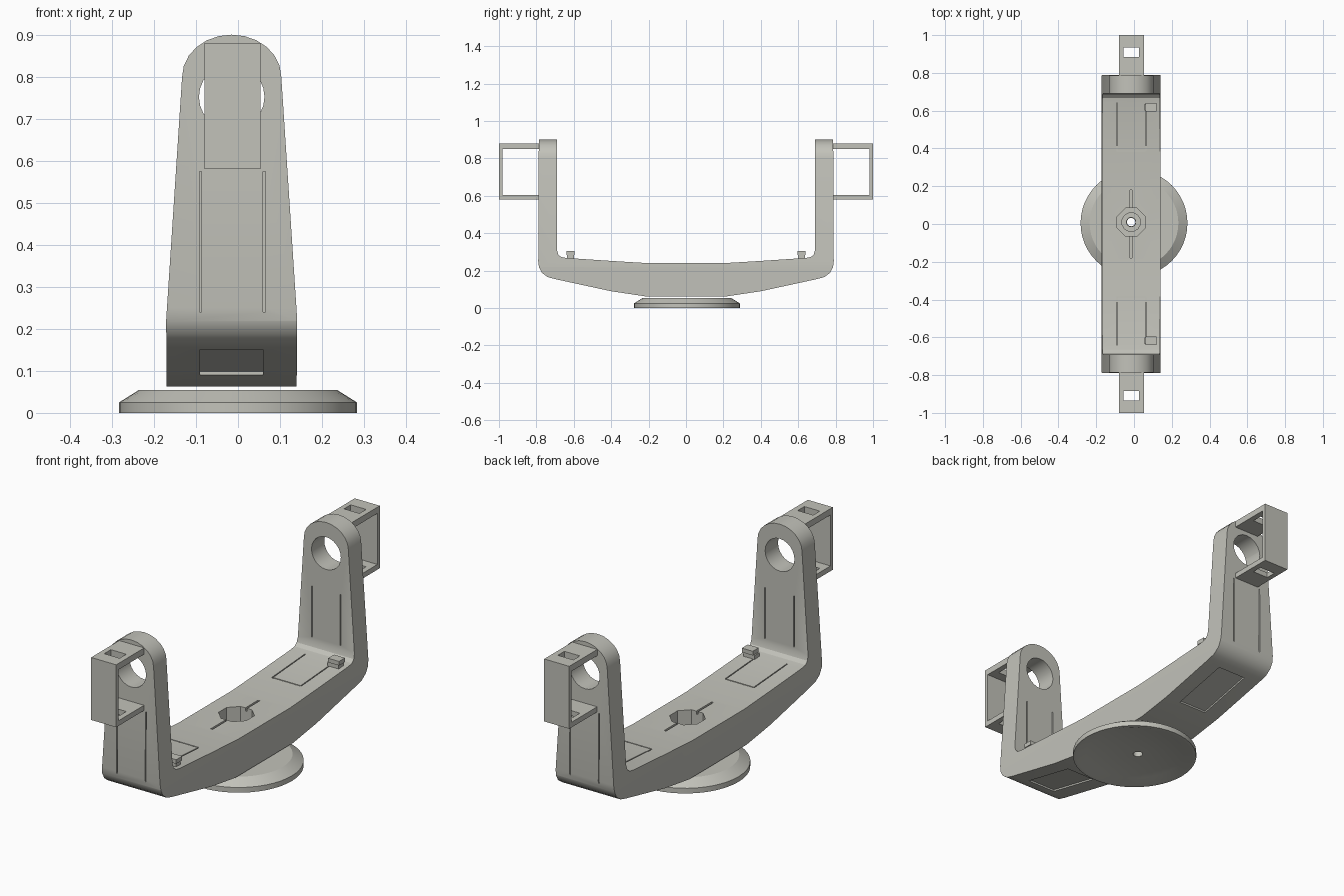
import bpy, bmesh, math
from mathutils import Vector

if "Cube" in bpy.data.objects:
    bpy.data.objects.remove(bpy.data.objects["Cube"])

CX = -0.015  # centre line of the yoke
grey = bpy.data.materials.new("warm grey")
grey.diffuse_color = (0.54, 0.54, 0.49, 1)
grey.use_nodes = True
grey.node_tree.nodes["Principled BSDF"].inputs["Base Color"].default_value = grey.diffuse_color


def make(name, bm):
    bmesh.ops.recalc_face_normals(bm, faces=bm.faces)
    me = bpy.data.meshes.new(name)
    bm.to_mesh(me)
    bm.free()
    ob = bpy.data.objects.new(name, me)
    bpy.context.collection.objects.link(ob)
    me.materials.append(grey)
    return ob


def prism(name, pts, vec):
    bm = bmesh.new()
    f = bm.faces.new([bm.verts.new(p) for p in pts])
    r = bmesh.ops.extrude_face_region(bm, geom=[f])
    vs = [v for v in r["geom"] if isinstance(v, bmesh.types.BMVert)]
    bmesh.ops.translate(bm, verts=vs, vec=Vector(vec))
    return make(name, bm)


def box(name, x0, x1, y0, y1, z0, z1):
    y0, y1 = min(y0, y1), max(y0, y1)
    return prism(name, [(x0, y0, z0), (x1, y0, z0), (x1, y1, z0), (x0, y1, z0)],
                 (0, 0, z1 - z0))


def circle(r, n, turn=0.0):
    return [(r * math.cos(turn + i * math.tau / n), r * math.sin(turn + i * math.tau / n))
            for i in range(n)]


def boolean(ob, cutters, op="DIFFERENCE"):
    for c in cutters:
        c.hide_render = True
        m = ob.modifiers.new("cut", "BOOLEAN")
        m.operation, m.object, m.solver = op, c, "EXACT"
    dg = bpy.context.evaluated_depsgraph_get()
    me = bpy.data.meshes.new_from_object(ob.evaluated_get(dg))
    ob.modifiers.clear()
    ob.data = me
    for c in cutters:
        bpy.data.objects.remove(c)


def smooth(ob, angle=30):
    bpy.ops.object.select_all(action="DESELECT")
    ob.select_set(True)
    bpy.context.view_layer.objects.active = ob
    bpy.ops.object.shade_smooth_by_angle(angle=math.radians(angle))


# Yoke: side profile of the cradle, cut to the tapered round-topped outline
half = [(0.22, 0.063), (0.40, 0.09), (0.70, 0.155), (0.74, 0.166), (0.77, 0.188),
        (0.786, 0.218), (0.79, 0.25), (0.787, 0.90), (0.69, 0.90), (0.69, 0.31),
        (0.683, 0.287), (0.668, 0.273), (0.64, 0.268), (0.40, 0.252), (0.20, 0.24)]
side = half + [(-y, z) for y, z in reversed(half)]
yoke = prism("yoke", [(-0.3, y, z) for y, z in side], (0.6, 0, 0))
outline = [(-0.154, 0.0), (0.154, 0.0), (0.156, 0.22), (0.118, 0.80)]
outline += [(0.118 * math.cos(a * math.pi / 12), 0.80 + 0.10 * math.sin(a * math.pi / 12))
            for a in range(1, 12)]
outline += [(-0.118, 0.80), (-0.156, 0.22)]
boolean(yoke, [prism("outline", [(CX + x, -0.9, z) for x, z in outline], (0, 1.8, 0))],
        "INTERSECT")

# Pivot holes, stepped centre hole and centre slots
cuts = [prism("pivot", [(CX + x, -0.9, 0.752 + z) for x, z in circle(0.078, 24)], (0, 1.8, 0))]
for r, z, n in ((0.08, 0.16, 8), (0.05, 0.12, 12), (0.025, 0.0, 12)):
    cuts.append(prism("bore", [(CX + x, 0.01 + y, z) for x, y in circle(r, n, math.pi / n)],
                      (0, 0, 0.4)))
for s in (-1, 1):
    cuts.append(box("slot", CX - 0.005, CX + 0.005, s * 0.06, s * 0.18, 0.225, 0.4))
    # Panel seams inside and outside each arm and on the floor
    for x in (-0.092, 0.06):
        cuts.append(box("seam", x, x + 0.005, s * 0.68, s * 0.70, 0.33, 0.575))
        cuts.append(box("seam", x, x + 0.005, s * 0.775, s * 0.85, 0.24, 0.575))
        cuts.append(box("seam", x, x + 0.005, s * 0.39, s * 0.64, 0.245, 0.33))
    cuts.append(box("seam", -0.092, 0.06, s * 0.385, s * 0.39, 0.245, 0.3))
    # Shallow recessed panel on the sloping underside
    cuts.append(prism("panel", [(-0.09, s * 0.40, 0.05), (-0.09, s * 0.40, 0.098),
                                (-0.09, s * 0.68, 0.159), (-0.09, s * 0.68, 0.05)],
                      (0.15, 0, 0)))
for c in cuts:
    boolean(yoke, [c])
smooth(yoke)

# Box brackets outside each arm, open on both sides
for s, label in ((-1, "front"), (1, "back")):
    pts = [(0.785, 0.58), (1.0, 0.58), (1.0, 0.88), (0.785, 0.88),
           (0.785, 0.85), (0.982, 0.85), (0.982, 0.605), (0.785, 0.605)]
    br = prism(label + "_bracket", [(-0.08, s * y, z) for y, z in pts], (0.133, 0, 0))
    boolean(br, [box("window", -0.056, 0.026, s * 0.885, s * 0.935, 0.5, 1.0)])
    # Small clip on the cradle floor
    box(label + "_clip", 0.055, 0.115, s * 0.60, s * 0.635, 0.262, 0.285)
    box(label + "_clip_lip", 0.062, 0.12, s * 0.595, s * 0.64, 0.285, 0.305)

# Round base disc, hollowed underneath, with a centre hole
profile = [(0.022, 0.055), (0.235, 0.055), (0.283, 0.025), (0.283, 0.0),
           (0.268, 0.0), (0.225, 0.015), (0.022, 0.015)]
bm = bmesh.new()
n = 48
rings = [[bm.verts.new((x, 0.005 + y, z)) for x, y in circle(r, n)] for r, z in profile]
for a, b in zip(rings, rings[1:] + rings[:1]):
    for i in range(n):
        j = (i + 1) % n
        bm.faces.new((a[i], a[j], b[j], b[i]))
disc = make("base_disc", bm)
for v in disc.data.vertices:
    if math.hypot(v.co.x, v.co.y - 0.005) < 0.03:
        v.co.x += CX
        v.co.y += 0.005
smooth(disc, 25)
